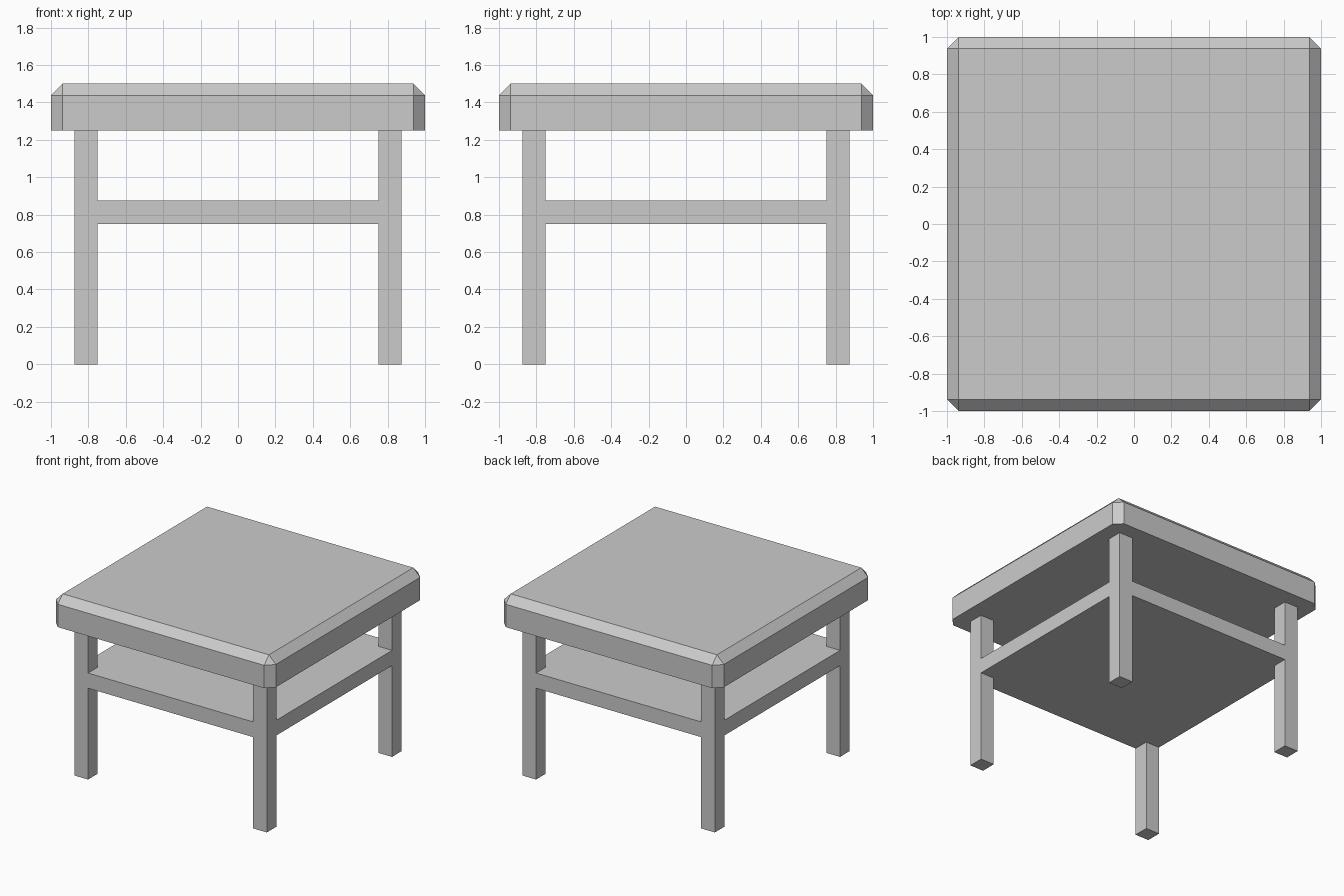
import bpy, bmesh
from mathutils import Matrix, Vector

if "Cube" in bpy.data.objects:
    bpy.data.objects.remove(bpy.data.objects["Cube"])

BEVEL = 0.0625
LEG_IN, LEG_OUT = 0.75, 0.875      # inner and outer faces of the legs
TOP_Z, HEIGHT = 1.25, 1.5          # underside and top of the tabletop


def add_object(name, bm):
    bmesh.ops.recalc_face_normals(bm, faces=bm.faces[:])
    mesh = bpy.data.meshes.new(name)
    bm.to_mesh(mesh)
    bm.free()
    obj = bpy.data.objects.new(name, mesh)
    bpy.context.collection.objects.link(obj)
    return obj


def box_bmesh(lo, hi):
    lo, hi = Vector(lo), Vector(hi)
    bm = bmesh.new()
    matrix = Matrix.Translation((lo + hi) / 2) @ Matrix.Diagonal((*(hi - lo), 1))
    bmesh.ops.create_cube(bm, size=1, matrix=matrix)
    return bm


# Tabletop: chamfer every edge except the four around the underside
bm = box_bmesh((-1, -1, TOP_Z), (1, 1, HEIGHT))
edges = [e for e in bm.edges if max(v.co.z for v in e.verts) > TOP_Z + 0.01]
bmesh.ops.bevel(bm, geom=edges, offset=BEVEL, offset_type='OFFSET',
                segments=1, profile=0.5, affect='EDGES')
add_object("tabletop", bm)

# Four square legs
for y_name, sy in (("front", -1), ("back", 1)):
    for x_name, sx in (("left", -1), ("right", 1)):
        cx, cy = (s * (LEG_IN + LEG_OUT) / 2 for s in (sx, sy))
        h = (LEG_OUT - LEG_IN) / 2
        add_object(f"{y_name}_{x_name}_leg",
                   box_bmesh((cx - h, cy - h, 0), (cx + h, cy + h, TOP_Z)))

# Shelf: slab flush with the legs, notched at the corners to fit around them
bm = bmesh.new()
corner = [(LEG_OUT, LEG_IN), (LEG_IN, LEG_IN), (LEG_IN, LEG_OUT)]
outline = []
for _ in range(4):
    outline += [bm.verts.new((x, y, 0.75)) for x, y in corner]
    corner = [(-y, x) for x, y in corner]
face = bm.faces.new(outline)
result = bmesh.ops.extrude_face_region(bm, geom=[face], use_keep_orig=True)
bmesh.ops.translate(bm, vec=(0, 0, 0.125),
                    verts=[g for g in result["geom"] if isinstance(g, bmesh.types.BMVert)])
add_object("shelf", bm)
